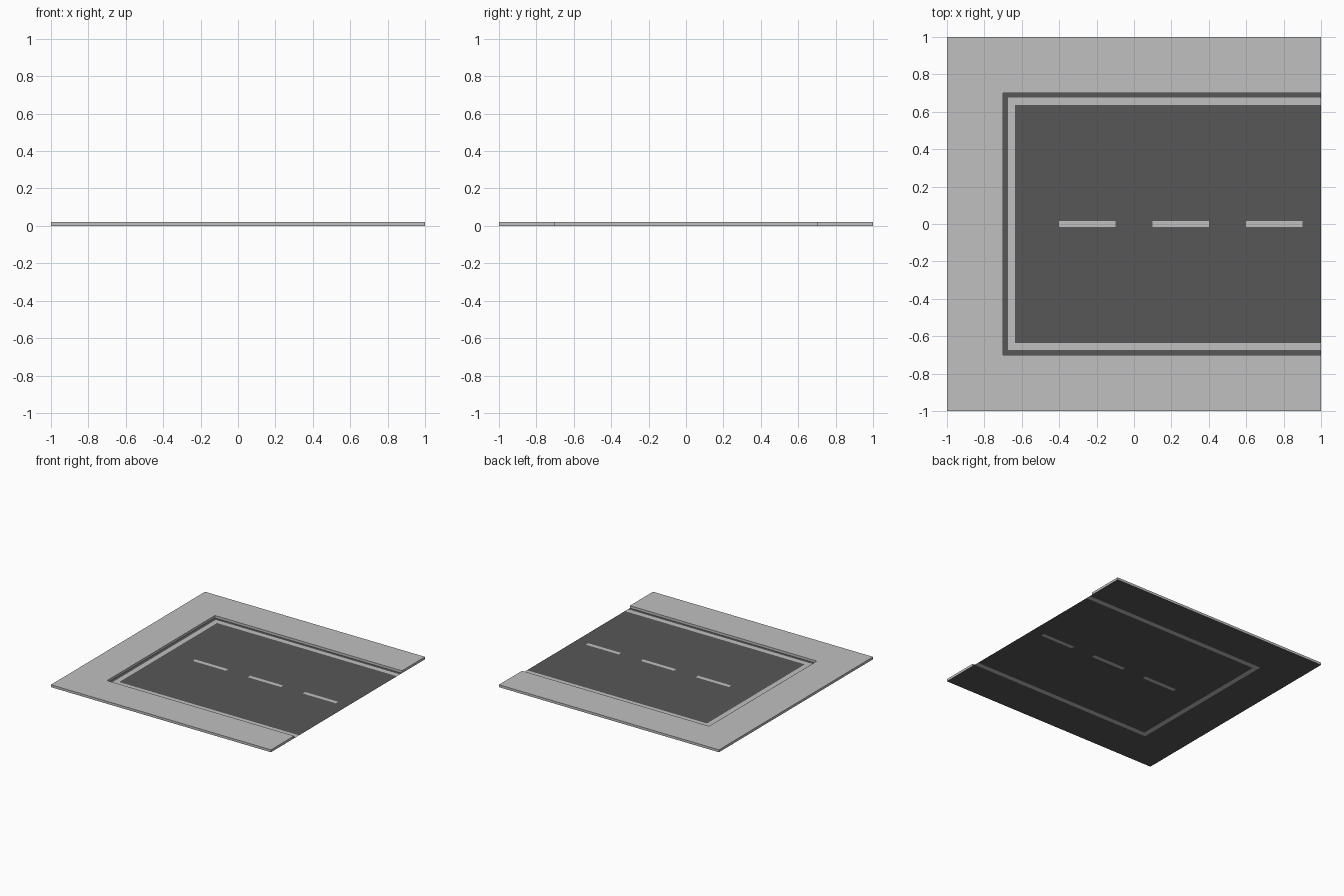
import bpy, bmesh

if "Cube" in bpy.data.objects:
    bpy.data.objects.remove(bpy.data.objects["Cube"])

H = 0.02                 # kerb height
KERB = 0.70              # inner edge of the pavement
LINE_IN, LINE_OUT = 0.635, 0.675
DASH = 0.016             # half width of the centre dashes
DASHES = [(-0.4, -0.1), (0.1, 0.4), (0.6, 0.9)]


def material(name, v):
    m = bpy.data.materials.new(name)
    m.diffuse_color = (v, v, v, 1)
    m.use_nodes = True
    m.node_tree.nodes["Principled BSDF"].inputs["Base Color"].default_value = m.diffuse_color
    return m


asphalt = material("dark_asphalt", 0.097)
concrete = material("light_grey", 0.53)


def finish(bm, name, mats):
    me = bpy.data.meshes.new(name)
    bm.to_mesh(me)
    bm.free()
    for m in mats:
        me.materials.append(m)
    ob = bpy.data.objects.new(name, me)
    bpy.context.collection.objects.link(ob)
    return ob


# Road sheet: cut into cells, lines picked out by position
def is_line(x, y):
    side = LINE_IN < abs(y) < LINE_OUT and x > -LINE_OUT
    end = -LINE_OUT < x < -LINE_IN and abs(y) < LINE_OUT
    dash = abs(y) < DASH and any(a < x < b for a, b in DASHES)
    return side or end or dash


xs = sorted([-1, -LINE_OUT, -LINE_IN, 1] + [v for d in DASHES for v in d])
ys = [-1, -LINE_OUT, -LINE_IN, -DASH, DASH, LINE_IN, LINE_OUT, 1]
bm = bmesh.new()
grid = [[bm.verts.new((x, y, 0)) for y in ys] for x in xs]
for i in range(len(xs) - 1):
    for j in range(len(ys) - 1):
        f = bm.faces.new((grid[i][j], grid[i + 1][j], grid[i + 1][j + 1], grid[i][j + 1]))
        c = f.calc_center_median()
        f.material_index = int(is_line(c.x, c.y))
finish(bm, "road_surface", [asphalt, concrete])

# Raised pavement: U-shaped outline with walls down to the road sheet
outline = [(-1, -1), (1, -1), (1, -KERB), (-KERB, -KERB),
           (-KERB, KERB), (1, KERB), (1, 1), (-1, 1)]
bm = bmesh.new()
low = [bm.verts.new((x, y, 0)) for x, y in outline]
top = [bm.verts.new((x, y, H)) for x, y in outline]
n = len(outline)
for i in range(n):
    k = (i + 1) % n
    bm.faces.new((low[i], low[k], top[k], top[i]))
for quad in ((0, 1, 2, 3), (0, 3, 4, 7), (4, 5, 6, 7)):
    bm.faces.new([top[i] for i in quad])
finish(bm, "pavement", [concrete])
